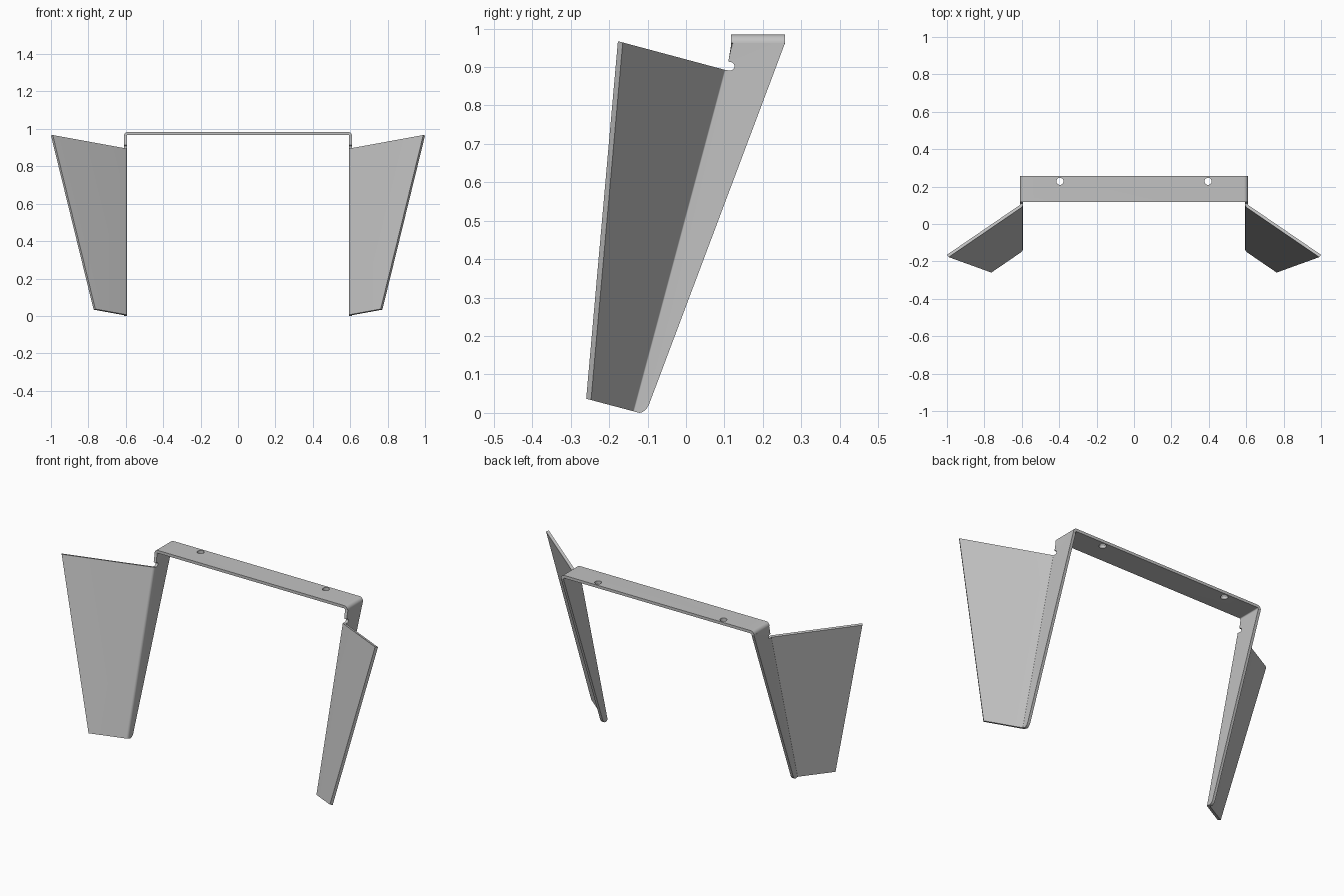
import bpy, bmesh, math
from mathutils import Vector

cube = bpy.data.objects.get("Cube")
if cube:
    bpy.data.objects.remove(cube, do_unlink=True)

THICK = 0.016
STEPS = 8

# Single sheet-metal colour
metal = bpy.data.materials.new("grey_metal")
metal.use_nodes = True
GREY = (0.54, 0.54, 0.54, 1.0)
metal.diffuse_color = GREY
metal.node_tree.nodes["Principled BSDF"].inputs["Base Color"].default_value = GREY


def circle(cx, cy, r, start=0.0, end=360.0, n=24):
    """Points on an arc, in degrees."""
    return [(cx + r * math.cos(math.radians(start + (end - start) * i / n)),
             cy + r * math.sin(math.radians(start + (end - start) * i / n)))
            for i in range(n)]


def fold(a, start, radius, angle):
    """Bend a flat distance: returns (along, across)."""
    if a <= start:
        return a, 0.0
    phi = min((a - start) / radius, angle)
    rest = max(a - start - radius * angle, 0.0)
    return (start + radius * math.sin(phi) + rest * math.cos(phi),
            radius * (1 - math.cos(phi)) + rest * math.sin(phi))


def folded_sheet(name, loops, bend_lines, place, flip=False):
    """Fill a flat pattern, cut it at the bend lines, fold and thicken it."""
    bm = bmesh.new()
    for loop in loops:
        vs = [bm.verts.new((a, b, 0)) for a, b in loop]
        for i, v in enumerate(vs):
            bm.edges.new((vs[i - 1], v))
    bmesh.ops.triangle_fill(bm, edges=bm.edges[:], use_beauty=True, normal=(0, 0, 1))
    for a in bend_lines:
        bmesh.ops.bisect_plane(bm, geom=bm.verts[:] + bm.edges[:] + bm.faces[:],
                               dist=1e-6, plane_co=(a, 0, 0), plane_no=(1, 0, 0))
    bm.normal_update()
    for f in bm.faces:
        if (f.normal.z < 0) != flip:
            f.normal_flip()
    for v in bm.verts:
        v.co = place(v.co.x, v.co.y)
    bm.normal_update()
    mesh = bpy.data.meshes.new(name)
    bm.to_mesh(mesh)
    bm.free()
    mesh.materials.append(metal)
    obj = bpy.data.objects.new(name, mesh)
    bpy.context.collection.objects.link(obj)
    solid = obj.modifiers.new("thickness", 'SOLIDIFY')
    solid.thickness = THICK
    solid.offset = -1
    solid.use_even_offset = True
    bpy.ops.object.select_all(action='DESELECT')
    obj.select_set(True)
    bpy.context.view_layer.objects.active = obj
    bpy.ops.object.modifier_apply(modifier=solid.name)
    bpy.ops.object.shade_smooth_by_angle(angle=math.radians(25))
    return obj


# Bridge: flat strip with two screw holes and both ends bent down
TOP, FRONT, BACK = 0.984, 0.117, 0.2575
BR = 0.022
STRAIGHT = 0.61 - BR
END = STRAIGHT + BR * math.pi / 2


def place_bridge(a, y):
    along, drop = fold(abs(a), STRAIGHT, BR, math.pi / 2)
    return Vector((math.copysign(along, a), y, TOP - drop))


strip = [(-END, FRONT), (END, FRONT), (END, BACK), (-END, BACK)]
holes = [circle(x, 0.228, 0.019) for x in (-0.396, 0.396)]
corner_cuts = [s * (STRAIGHT + (END - STRAIGHT) * i / STEPS)
               for i in range(STEPS) for s in (-1, 1)]
folded_sheet("bridge", [strip] + holes, corner_cuts, place_bridge)

# Side panels: flange leaning back, with a wing bent outward along a tilted line
LEAN = math.radians(15)
WING = math.radians(54.74)
WR = 0.02
BEND = -WR * math.tan(WING / 2)
INNER = 0.594
ORIGIN = Vector((-0.1445, 0.006))
FORWARD = Vector((-math.cos(LEAN), math.sin(LEAN)))
UP = Vector((math.sin(LEAN), math.cos(LEAN)))


def flat(point):
    d = Vector(point) - ORIGIN
    return d.dot(FORWARD), d.dot(UP)


wing_edge = [(0.205, 0.0), (0.484, 0.92), (BEND, 0.92)]
slot = circle(0.115, 0.902, 0.011, -100, 110, 12)
flange = slot + [(0.110, 0.914), (FRONT, 0.955), (FRONT, TOP - BR), (BACK, TOP - BR),
                 (-0.0913, 0.035), (-0.097, 0.020), (-0.104, 0.009),
                 (-0.113, 0.002), (-0.121, 0.0)]
pattern = wing_edge + [flat(p) for p in flange]
wing_cuts = [BEND + WR * WING * i / STEPS for i in range(STEPS + 1)]

for name, side in (("left_side_panel", 1), ("right_side_panel", -1)):
    def place_panel(s, u):
        along, out = fold(s, BEND, WR, WING)
        yz = ORIGIN + FORWARD * along + UP * u
        return Vector((side * (INNER + out), yz.x, yz.y))

    folded_sheet(name, [pattern], wing_cuts, place_panel, flip=side < 0)
